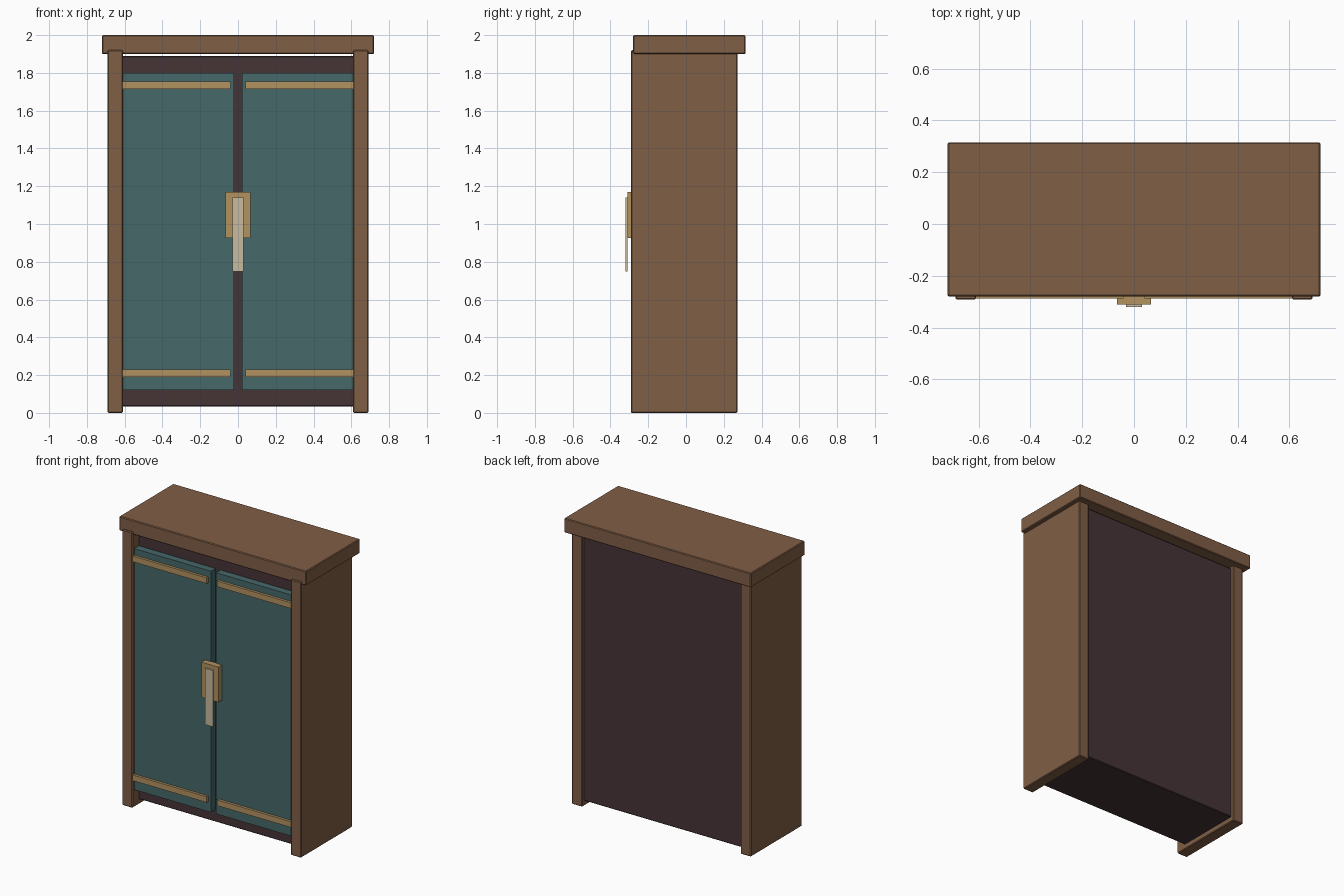
import bpy
import bmesh
from mathutils import Vector

cube = bpy.data.objects.get("Cube")
if cube:
    bpy.data.objects.remove(cube, do_unlink=True)


def material(name, color):
    mat = bpy.data.materials.new(name)
    mat.use_nodes = True
    rgba = (*color, 1)
    mat.diffuse_color = rgba
    mat.node_tree.nodes["Principled BSDF"].inputs["Base Color"].default_value = rgba
    return mat


def box(name, mat, x, y, z, bevel=0):
    """Box between the given (low, high) limits, with optional chamfered edges."""
    low, high = (Vector(c) for c in zip(x, y, z))
    bm = bmesh.new()
    bmesh.ops.create_cube(bm, size=1)
    bmesh.ops.scale(bm, vec=high - low, verts=bm.verts)
    bmesh.ops.translate(bm, vec=(high + low) / 2, verts=bm.verts)
    mesh = bpy.data.meshes.new(name)
    bm.to_mesh(mesh)
    bm.free()
    mesh.materials.append(mat)
    obj = bpy.data.objects.new(name, mesh)
    bpy.context.collection.objects.link(obj)
    if bevel:
        mod = obj.modifiers.new("Chamfer", "BEVEL")
        mod.width = bevel
        mod.segments = 1
    return obj


wood = material("brown wood", (0.216, 0.112, 0.061))
dark = material("dark wood", (0.061, 0.034, 0.037))
teal = material("teal paint", (0.061, 0.138, 0.144))
brass = material("brass", (0.445, 0.287, 0.117))
ivory = material("pale ivory", (0.578, 0.503, 0.352))

# Carcass and lid
box("cabinet_body", dark, (-0.62, 0.62), (-0.22, 0.25), (0.035, 1.89), 0.005)
box("top_board", wood, (-0.72, 0.72), (-0.28, 0.315), (1.9, 2.0), 0.005)

# Side boards, doors and straps, mirrored left and right
for label, side in (("left", 1), ("right", -1)):
    def span(a, b):
        return sorted((a * side, b * side))

    box(label + "_side_board", wood, span(0.61, 0.69), (-0.292, 0.272), (0, 1.92), 0.005)
    box(label + "_door", teal, span(0.02, 0.615), (-0.27, -0.215), (0.12, 1.8))
    for level, z in (("lower", 0.21), ("upper", 1.735)):
        box(f"{label}_{level}_strap", brass, span(0.04, 0.615),
            (-0.288, -0.265), (z - 0.02, z + 0.02))

# Latch
box("latch_plate", brass, (-0.066, 0.066), (-0.31, -0.265), (0.925, 1.17))
box("latch_bar", ivory, (-0.03, 0.03), (-0.32, -0.309), (0.748, 1.14))
